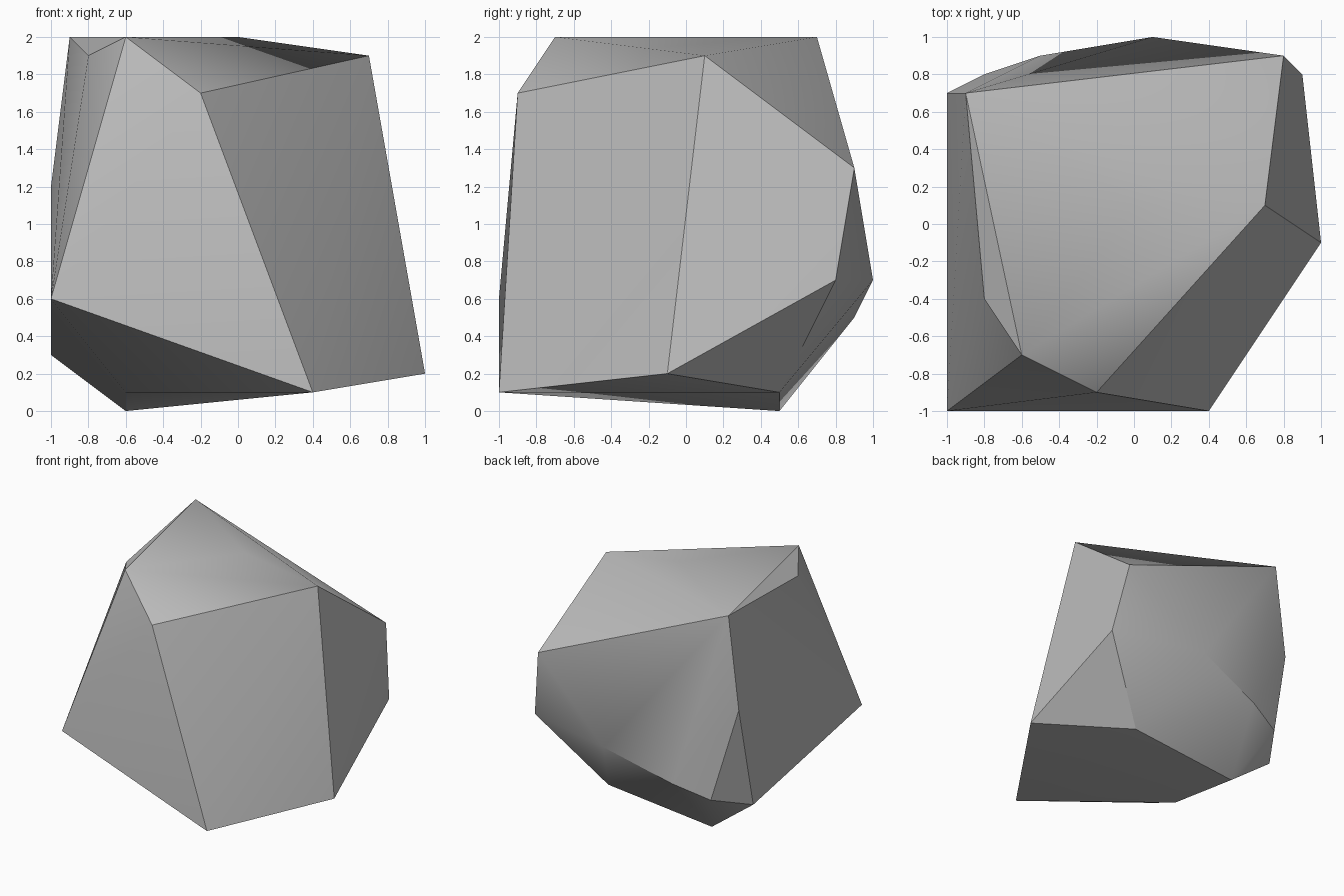
import bpy
import bmesh
import math

cube = bpy.data.objects.get("Cube")
if cube:
    bpy.data.objects.remove(cube, do_unlink=True)

# Corner points of the boulder, grouped from crown to foot
crown = [(-.6, -.7, 2), (-.9, .7, 2), (0, .1, 2), (.7, .1, 1.9),
         (-.8, -.4, 1.9), (-.2, -.9, 1.7)]
waist = [(.8, .9, 1.3), (-1, .7, 1.2), (.9, .8, .7), (.1, 1, .7),
         (-1, -1, .6), (-.5, .9, .5), (-.8, .8, .4)]
foot = [(-1, .5, .3), (1, -.1, .2), (.4, -1, .1), (.4, .5, .1),
        (-.6, -.2, .1), (-.6, .5, 0)]


def make_material(name, color):
    mat = bpy.data.materials.new(name)
    mat.use_nodes = True
    mat.diffuse_color = color
    mat.node_tree.nodes["Principled BSDF"].inputs["Base Color"].default_value = color
    return mat


def make_hull(name, points, mat):
    bm = bmesh.new()
    for point in points:
        bm.verts.new(point)
    bmesh.ops.convex_hull(bm, input=bm.verts[:])
    loose = [v for v in bm.verts if not v.link_faces]
    bmesh.ops.delete(bm, geom=loose, context='VERTS')
    bmesh.ops.recalc_face_normals(bm, faces=bm.faces[:])
    mesh = bpy.data.meshes.new(name)
    bm.to_mesh(mesh)
    bm.free()
    mesh.materials.append(mat)
    obj = bpy.data.objects.new(name, mesh)
    bpy.context.collection.objects.link(obj)
    return obj


# Faceted boulder with soft shading across its shallow creases
stone = make_material("stone_grey", (.5, .5, .5, 1))
boulder = make_hull("boulder", crown + waist + foot, stone)
bpy.ops.object.select_all(action='DESELECT')
boulder.select_set(True)
bpy.context.view_layer.objects.active = boulder
bpy.ops.object.shade_smooth_by_angle(angle=math.radians(30))
